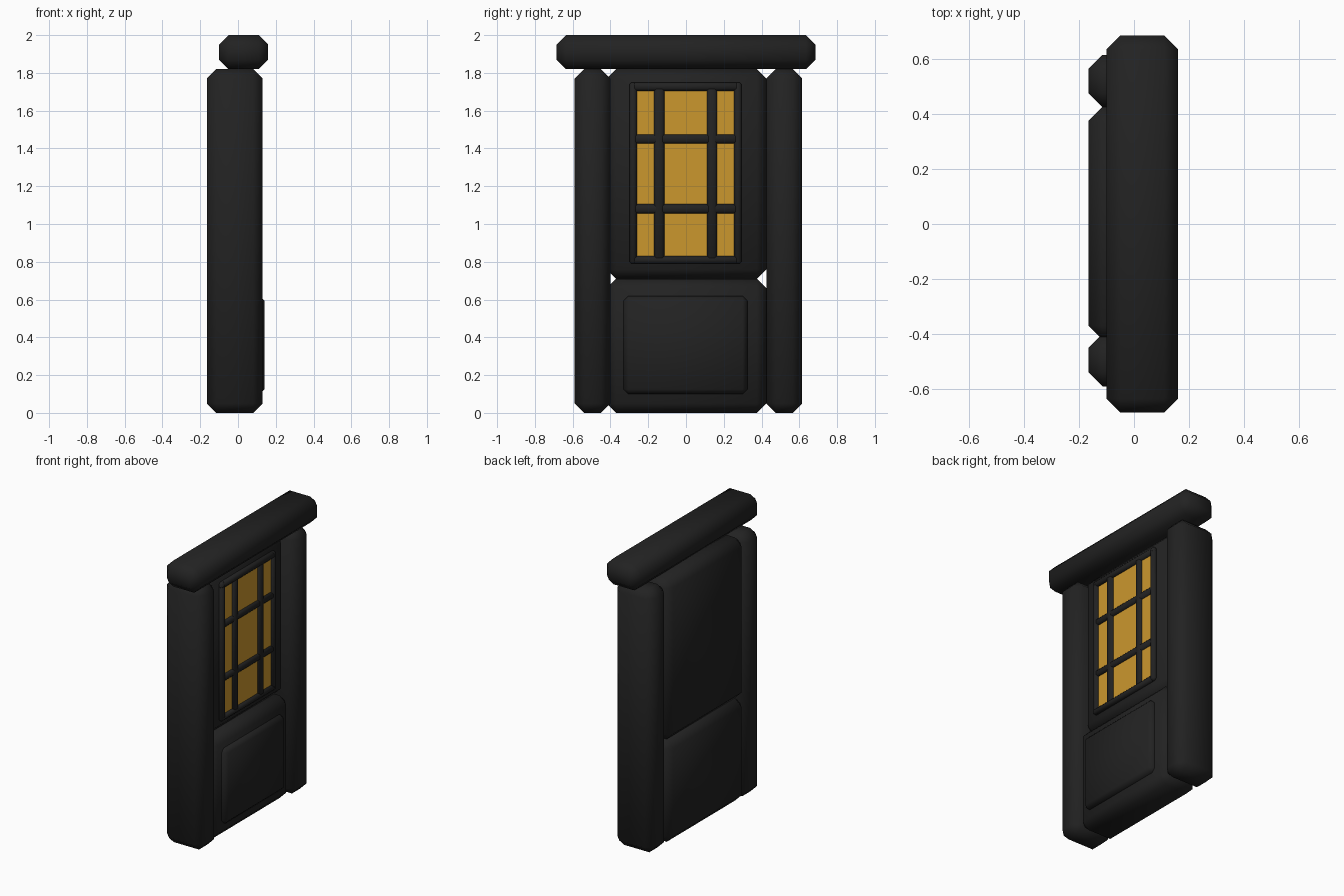
import bpy, bmesh

if "Cube" in bpy.data.objects:
    bpy.data.objects.remove(bpy.data.objects["Cube"])


def material(name, rgb):
    m = bpy.data.materials.new(name)
    m.diffuse_color = (*rgb, 1)
    m.use_nodes = True
    m.node_tree.nodes["Principled BSDF"].inputs["Base Color"].default_value = m.diffuse_color
    return m


dark = material("charcoal", (0.016, 0.016, 0.016))
gold = material("amber glass", (0.60, 0.31, 0.027))


def block(name, x, y, z, bevel=0.05, mat=dark):
    """Box between (min, max) ranges with one-step chamfers, smooth shaded."""
    bm = bmesh.new()
    bmesh.ops.create_cube(bm, size=1)
    for v in bm.verts:
        for i, (lo, hi) in enumerate((x, y, z)):
            v.co[i] = lo if v.co[i] < 0 else hi
    if bevel:
        bmesh.ops.bevel(bm, geom=bm.edges[:], offset=bevel, segments=1,
                        profile=0.5, affect='EDGES')
        for f in bm.faces:
            f.smooth = True
    me = bpy.data.meshes.new(name)
    bm.to_mesh(me)
    bm.free()
    me.materials.append(mat)
    ob = bpy.data.objects.new(name, me)
    bpy.context.collection.objects.link(ob)
    return ob


# Surround: two posts and the lintel
block("post_left", (-0.165, 0.13), (-0.59, -0.40), (0, 1.82))
block("post_right", (-0.165, 0.13), (0.425, 0.615), (0, 1.82))
block("lintel", (-0.10, 0.16), (-0.685, 0.685), (1.82, 2.0))

# Door: lower and upper slabs, raised lower panel
block("door_lower", (-0.165, 0.105), (-0.42, 0.425), (0, 0.71))
block("door_upper", (-0.165, 0.065), (-0.42, 0.425), (0.71, 1.82))
block("lower_panel", (0.05, 0.14), (-0.33, 0.325), (0.10, 0.62), 0.025)

# Window glass, a thin plate on the upper slab
block("window_glass", (0.064, 0.072), (-0.275, 0.275), (0.82, 1.72), 0, gold)

# Window frame
for name, y in (("left", (-0.30, -0.26)), ("right", (0.255, 0.295))):
    block("frame_stile_" + name, (0.05, 0.09), y, (0.79, 1.75), 0.012)
for name, z in (("bottom", (0.79, 0.83)), ("top", (1.705, 1.75))):
    block("frame_rail_" + name, (0.05, 0.09), (-0.30, 0.295), z, 0.012)

# Glazing bars
for name, y in (("left", (-0.17, -0.115)), ("right", (0.11, 0.165))):
    block("bar_upright_" + name, (0.05, 0.088), y, (0.80, 1.735), 0.012)
for name, z in (("lower", (1.055, 1.105)), ("upper", (1.425, 1.475))):
    block("bar_cross_" + name, (0.05, 0.086), (-0.285, 0.28), z, 0.012)
